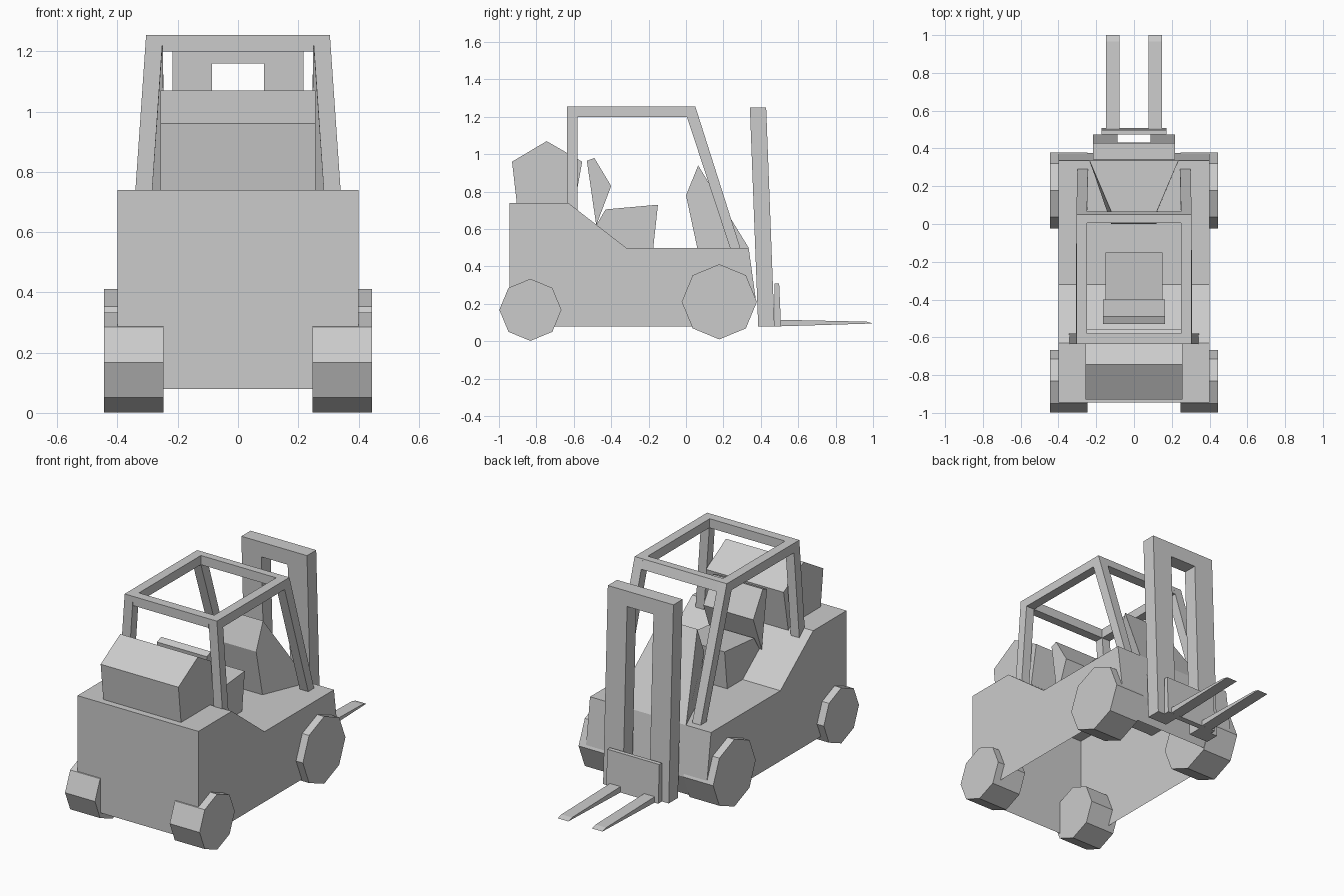
import bpy
import bmesh
from math import cos, sin, pi

cube = bpy.data.objects.get("Cube")
if cube:
    bpy.data.objects.remove(cube, do_unlink=True)

grey = bpy.data.materials.new("plain grey")
grey.use_nodes = True
grey.diffuse_color = (0.6, 0.6, 0.6, 1)
grey.node_tree.nodes["Principled BSDF"].inputs["Base Color"].default_value = (0.6, 0.6, 0.6, 1)


def loft(name, loop_a, loop_b, mirror=False, open_bottom=False):
    """Flat-shaded solid between two matching loops of points."""
    bm = bmesh.new()
    a = [bm.verts.new(p) for p in loop_a]
    b = [bm.verts.new(p) for p in loop_b]
    bm.faces.new(a)
    bm.faces.new(b[::-1])
    n = len(a)
    for i in range(n):
        j = (i + 1) % n
        bm.faces.new((a[j], a[i], b[i], b[j]))
    bmesh.ops.recalc_face_normals(bm, faces=bm.faces)
    if open_bottom:
        under = [f for f in bm.faces if f.normal.z < -0.99]
        bmesh.ops.delete(bm, geom=under, context='FACES')
    mesh = bpy.data.meshes.new(name)
    bm.to_mesh(mesh)
    bm.free()
    mesh.materials.append(grey)
    obj = bpy.data.objects.new(name, mesh)
    bpy.context.collection.objects.link(obj)
    if mirror:
        obj.modifiers.new("Mirror", 'MIRROR')
    return obj


def across(name, profile, width, **options):
    """Side profile of (y, z) or (y, z, half width), spanning both sides."""
    right = [(p[2] if len(p) > 2 else width, p[0], p[1]) for p in profile]
    return loft(name, right, [(-x, y, z) for x, y, z in right], **options)


def pair(name, profile, inner, outer):
    """Side profile extruded on one side and mirrored to the other."""
    return loft(name, [(inner, y, z) for y, z in profile],
                [(outer, y, z) for y, z in profile], mirror=True)


# Body shell, open underneath
across("body", [(-0.945, 0.08), (-0.945, 0.74), (-0.63, 0.74), (-0.32, 0.5),
                (0.335, 0.5), (0.375, 0.21), (0.32, 0.08)], 0.4, open_bottom=True)

# Counterweight hump
across("counterweight", [(-0.905, 0.74), (-0.93, 0.96), (-0.745, 1.07),
                         (-0.555, 0.96), (-0.6, 0.71)], 0.257)

# Seat
across("seat_cushion", [(-0.48, 0.62), (-0.43, 0.705), (-0.15, 0.73),
                        (-0.175, 0.5), (-0.32, 0.5)], 0.15)
across("seat_back", [(-0.48, 0.62), (-0.53, 0.965), (-0.49, 0.98), (-0.4, 0.83)], 0.165)

# Dashboard, flaring towards the mast
across("dashboard", [(0.06, 0.5, 0.12), (0.0, 0.78, 0.12),
                     (0.065, 0.94, 0.12), (0.335, 0.5, 0.235)], 0.12)

# Octagonal wheels
for name, y, z, radius in (("rear_wheels", -0.832, 0.168, 0.166),
                           ("front_wheels", 0.178, 0.211, 0.201)):
    rim = [(y + radius * cos(i * pi / 4), z + radius * sin(i * pi / 4)) for i in range(8)]
    pair(name, rim, 0.247, 0.445)

# Cage: side frames with leaning posts, joined by two crossbars
frame = [(0.344, -0.635, 0.69), (0.305, -0.635, 1.255), (0.305, 0.05, 1.255),
         (0.3, 0.29, 0.5), (0.3, 0.235, 0.5), (0.305, 0.005, 1.2),
         (0.308, -0.58, 1.2), (0.344, -0.58, 0.69)]
loft("cage_sides", frame, [(x - 0.056, y, z) for x, y, z in frame], mirror=True)
across("cage_rear_bar", [(-0.635, 1.2), (-0.635, 1.255), (-0.58, 1.255), (-0.58, 1.2)], 0.25)
across("cage_front_bar", [(0.005, 1.2), (0.005, 1.255), (0.05, 1.255), (0.067, 1.2)], 0.25)

# Mast: an arch leaning slightly back
arch = [(-0.217, 0.08), (-0.217, 1.25), (0.217, 1.25), (0.217, 0.08),
        (0.087, 0.08), (0.087, 1.16), (-0.087, 1.16), (-0.087, 0.08)]
lean = [(x, 0.386 - 0.038 * (z - 0.08), z) for x, z in arch]
loft("mast", lean, [(x, y + 0.087, z) for x, y, z in lean])

# Carriage plate and tapered forks
across("carriage_plate", [(0.473, 0.08), (0.473, 0.31), (0.498, 0.31), (0.508, 0.08)], 0.172)
pair("forks", [(0.5, 0.08), (0.5, 0.115), (0.965, 0.105), (1.0, 0.095)], 0.078, 0.148)
